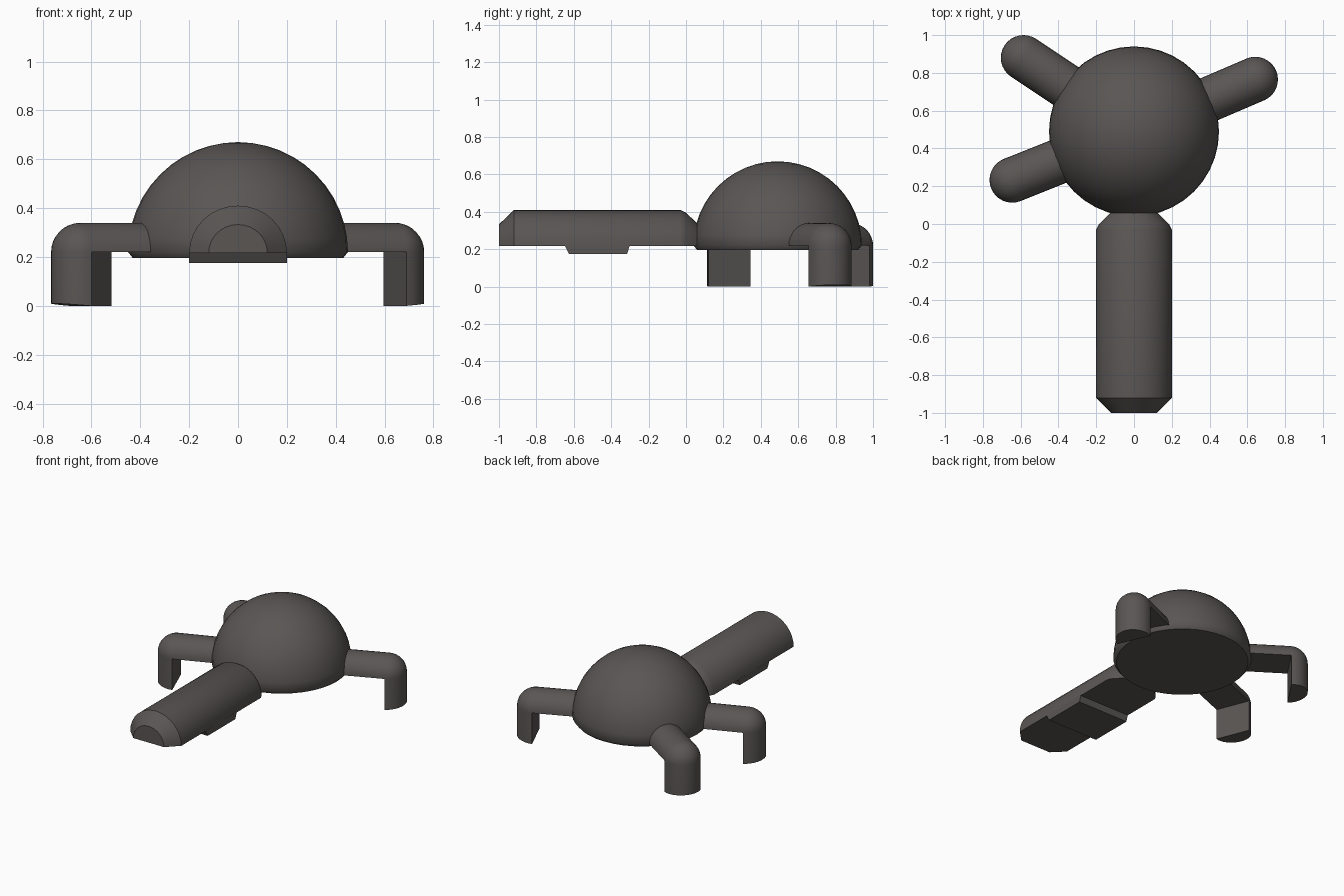
import bpy, bmesh, math
from mathutils import Vector

if "Cube" in bpy.data.objects:
    bpy.data.objects.remove(bpy.data.objects["Cube"])

grey = bpy.data.materials.new("dark warm grey")
grey.diffuse_color = (0.1, 0.092, 0.088, 1)
grey.use_nodes = True
grey.node_tree.nodes["Principled BSDF"].inputs["Base Color"].default_value = grey.diffuse_color

N = 16                                   # segments over each half circle
ARC = [math.pi * i / N for i in range(N + 1)]


def loft(name, sections, angle=35):
    """Closed solid through a row of equally sized closed sections."""
    bm = bmesh.new()
    rows = [[bm.verts.new(p) for p in s] for s in sections]
    n = len(rows[0])
    for a, b in zip(rows, rows[1:]):
        for i in range(n):
            j = (i + 1) % n
            bm.faces.new((a[i], a[j], b[j], b[i]))
    bm.faces.new(rows[0])
    bm.faces.new(rows[-1][::-1])
    bmesh.ops.remove_doubles(bm, verts=bm.verts, dist=1e-5)
    bmesh.ops.recalc_face_normals(bm, faces=bm.faces)
    me = bpy.data.meshes.new(name)
    bm.to_mesh(me)
    bm.free()
    me.materials.append(grey)
    ob = bpy.data.objects.new(name, me)
    bpy.context.collection.objects.link(ob)
    bpy.ops.object.select_all(action='DESELECT')
    ob.select_set(True)
    bpy.context.view_layer.objects.active = ob
    bpy.ops.object.shade_smooth_by_angle(angle=math.radians(angle))
    return ob


# Domed body with a slightly tapered flat base
CY, R, ZC = 0.49, 0.45, 0.22
profile = [(0.43, 0.195)]
for k in range(13):
    t = math.radians(90 * k / 12)
    profile.append((max(R * math.cos(t), 0.0), ZC + R * math.sin(t)))
profile[-1] = (0.004, ZC + R)
loft("dome_body", [[Vector((r * math.cos(2 * math.pi * i / 40),
                            CY + r * math.sin(2 * math.pi * i / 40), z))
                    for i in range(40)] for r, z in profile], 50)

# Long half-round arm with chamfered ends
stations = [(-1.0, 0.12), (-0.945, 0.175), (-0.92, 0.2),
            (-0.03, 0.2), (0.0, 0.185), (0.065, 0.12)]
arm = []
for y, r in stations:
    arm.append([Vector((r * math.cos(a), y, 0.217 + r * 0.965 * math.sin(a)))
                for a in ARC])
loft("arm", arm)

# Tapered pad under the arm
loft("arm_pad", [[Vector((x, y, z)) for x, y in
                  ((-0.2, y0), (0.2, y0), (0.2, y1), (-0.2, y1))]
                 for z, y0, y1 in ((0.175, -0.625, -0.315), (0.222, -0.65, -0.3))])


# Half-round legs: out from the dome, round elbow, straight down
def leg(name, x, y, r=0.12):
    out = Vector((x, y - CY, 0))
    d = out.length
    out.normalize()
    side = Vector((-out.y, out.x, 0))

    def place(a, along, z):
        return Vector((0, CY, z)) + out * along + side * (r * math.cos(a))

    secs = [[place(a, 0.32, ZC + r * math.sin(a)) for a in ARC]]
    for k in range(9):
        t = math.radians(90 * k / 8)
        secs.append([place(a, d + r * math.sin(a) * math.sin(t),
                           ZC + r * math.sin(a) * math.cos(t)) for a in ARC])
    secs.append([place(a, d + r * math.sin(a), 0.01 * math.sin(a)) for a in ARC])
    loft(name, secs)


leg("right_leg", 0.642, 0.765)
leg("back_left_leg", -0.585, 0.88)
leg("front_left_leg", -0.645, 0.233)
